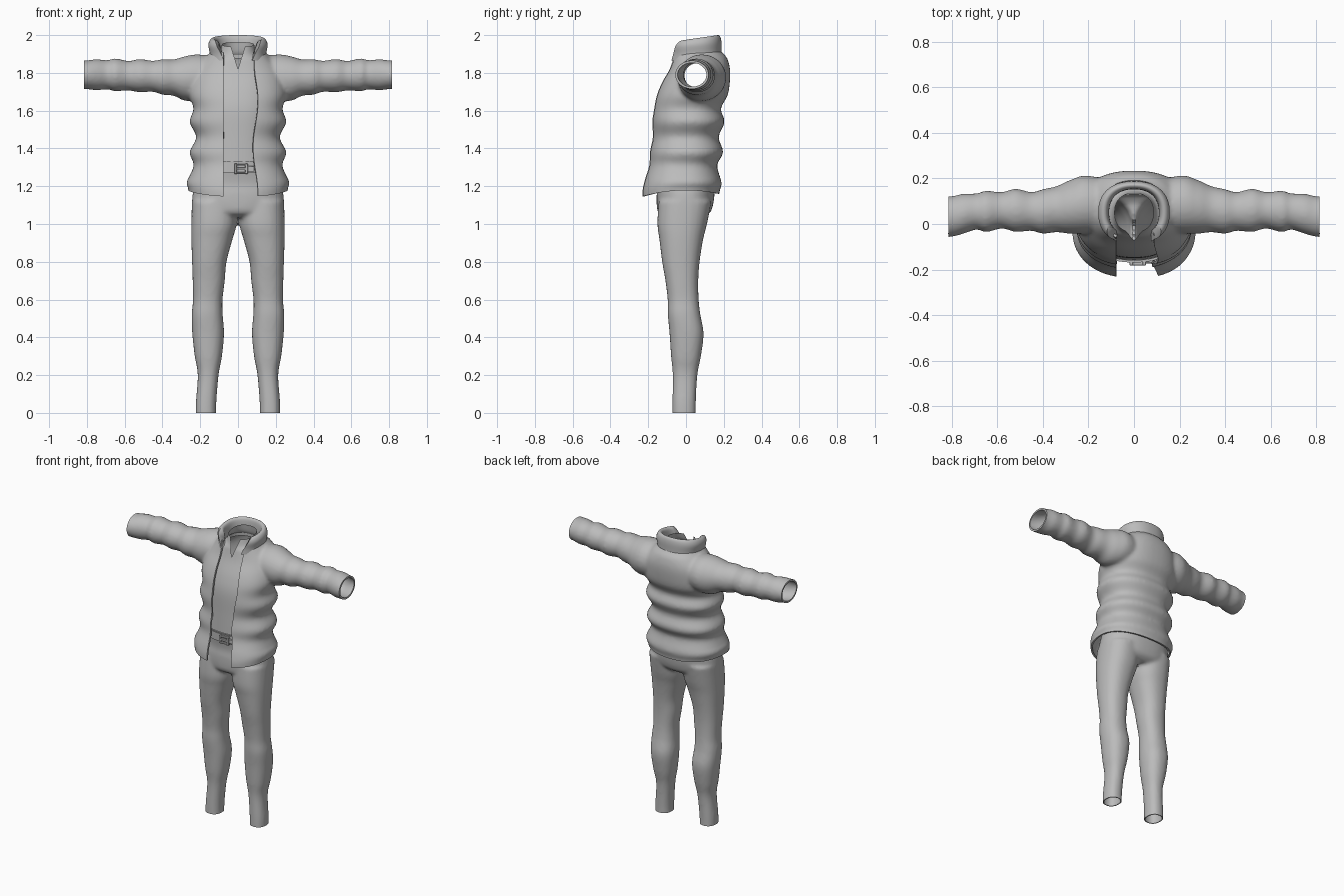
import bpy, bmesh, math
from mathutils import Vector

if "Cube" in bpy.data.objects:
    bpy.data.objects.remove(bpy.data.objects["Cube"])

cloth = bpy.data.materials.new("grey cloth")
cloth.diffuse_color = (0.5, 0.5, 0.5, 1)
cloth.use_nodes = True
cloth.node_tree.nodes["Principled BSDF"].inputs["Base Color"].default_value = cloth.diffuse_color
E = 2.3  # roundness of the body cross-sections


def spline(keys, steps=6):
    """Smooth curve through a list of section tuples."""
    out = []
    for i in range(len(keys) - 1):
        a, b = keys[max(i - 1, 0)], keys[i]
        c, d = keys[i + 1], keys[min(i + 2, len(keys) - 1)]
        for s in range(steps):
            t = s / steps
            out.append(tuple(0.5 * (2 * q + (r - p) * t + (2 * p - 5 * q + 4 * r - w) * t * t
                                    + (3 * q - p - 3 * r + w) * t ** 3)
                             for p, q, r, w in zip(a, b, c, d)))
    return out + [keys[-1]]


def oval(rx, ry, n=48, start=0.0):
    """Rounded oval from the front, counter-clockwise; start leaves a gap."""
    pts = []
    for j in range(n):
        t = start + (2 * math.pi - 2 * start) * (j / (n - 1) if start else j / n)
        s, c = math.sin(t), -math.cos(t)
        pts.append((math.copysign(rx * abs(s) ** (2 / E), s),
                    math.copysign(ry * abs(c) ** (2 / E), c)))
    return pts


def skin(rows, closed=True, caps=False):
    bm = bmesh.new()
    g = [[bm.verts.new(p) for p in r] for r in rows]
    n = len(g[0])
    for a, b in zip(g, g[1:]):
        for j in range(n if closed else n - 1):
            k = (j + 1) % n
            bm.faces.new((a[j], a[k], b[k], b[j]))
    if caps and closed:
        bm.faces.new(g[0])
        bm.faces.new(g[-1])
    elif caps:
        bm.faces.new([r[0] for r in g])
        bm.faces.new([r[-1] for r in g])
    if caps:
        bmesh.ops.recalc_face_normals(bm, faces=bm.faces)
    return bm


def upright(keys, caps=True):
    """Loft along z from (z, cx, cy, rx, ry)."""
    return skin([[(cx + x, cy + y, z) for x, y in oval(rx, ry)]
                 for z, cx, cy, rx, ry in spline(keys)], caps=caps)


def sideways(keys, side):
    """Loft along x from (x, cy, cz, ry, rz)."""
    return skin([[(side * x, cy + ry * math.cos(t * math.pi / 20), cz + rz * math.sin(t * math.pi / 20))
                  for t in range(40)] for x, cy, cz, ry, rz in spline(keys)], caps=True)


def make(name, bm):
    me = bpy.data.meshes.new(name)
    bm.to_mesh(me)
    bm.free()
    ob = bpy.data.objects.new(name, me)
    bpy.context.collection.objects.link(ob)
    return ob


def bake(ob):
    bpy.context.view_layer.update()
    dg = bpy.context.evaluated_depsgraph_get()
    me = bpy.data.meshes.new_from_object(ob.evaluated_get(dg))
    ob.modifiers.clear()
    ob.data = me


def finish(ob, thick=0.0, angle=45):
    if thick:
        m = ob.modifiers.new("thickness", 'SOLIDIFY')
        m.thickness, m.offset = thick, -1
        bake(ob)
    me = ob.data
    me.materials.clear()
    me.materials.append(cloth)
    me.shade_smooth()
    me.set_sharp_from_angle(angle=math.radians(angle))


def fuse(name, parts, voxel):
    """Blend overlapping solids into one smooth body."""
    bm = bmesh.new()
    for p in parts:
        tmp = bpy.data.meshes.new("tmp")
        p.to_mesh(tmp)
        p.free()
        bm.from_mesh(tmp)
        bpy.data.meshes.remove(tmp)
    ob = make(name, bm)
    m = ob.modifiers.new("blend", 'REMESH')
    m.mode, m.voxel_size = 'VOXEL', voxel
    m = ob.modifiers.new("soften", 'SMOOTH')
    m.factor, m.iterations = 0.5, 5
    bake(ob)
    bm = bmesh.new()
    bm.from_mesh(ob.data)
    return ob, bm


def trim(bm, co, no):
    bmesh.ops.bisect_plane(bm, geom=bm.verts[:] + bm.edges[:] + bm.faces[:], dist=1e-5,
                           plane_co=co, plane_no=no, clear_outer=True)


def open_front(bm, planes, near, inside):
    """Score the front along planes, then remove the faces between them."""
    for co, no in planes:
        fs = [f for f in bm.faces if near(f.calc_center_median())]
        geom = fs + list({e for f in fs for e in f.edges}) + list({v for f in fs for v in f.verts})
        bmesh.ops.bisect_plane(bm, geom=geom, dist=1e-5, plane_co=co, plane_no=no)
    bmesh.ops.delete(bm, geom=[f for f in bm.faces if inside(f.calc_center_median())], context='FACES')


# Puffer jacket: quilted body and sleeves, open down the front
body = [(1.08, 0, -.03, .255, .2), (1.17, 0, -.03, .264, .207), (1.22, 0, -.02, .271, .208),
        (1.31, 0, -.018, .235, .183), (1.38, 0, 0, .256, .197), (1.46, 0, -.005, .221, .178),
        (1.54, 0, .01, .256, .194), (1.61, 0, .005, .235, .18), (1.68, 0, .03, .258, .19),
        (1.75, 0, .05, .25, .182), (1.82, 0, .07, .225, .163), (1.88, 0, .07, .175, .147),
        (1.92, 0, .055, .138, .13), (2.0, 0, .055, .12, .12)]
sleeve = [(.02, .07, 1.77, .1, .1), (.2, .085, 1.775, .127, .122), (.28, .075, 1.77, .118, .118),
          (.34, .065, 1.775, .101, .096), (.4, .055, 1.778, .098, .094), (.45, .055, 1.782, .085, .082),
          (.52, .06, 1.785, .095, .088), (.58, .06, 1.785, .08, .078), (.65, .055, 1.79, .091, .087),
          (.69, .055, 1.79, .079, .077), (.75, .045, 1.79, .088, .082), (.8, .033, 1.79, .089, .076),
          (.87, .03, 1.79, .089, .076)]
jacket, bm = fuse("jacket", [upright(body), sideways(sleeve, 1), sideways(sleeve, -1)], 0.011)
trim(bm, (0, 0, 1.16), (0, 0, -1))
trim(bm, (0, 0, 1.91), (0, 0, 1))
for s in (1, -1):
    trim(bm, (s * .815, 0, 0), (s, 0, 0))
L, R = -.078, .093
open_front(bm, [((L, 0, 0), (1, 0, 0)), ((R, 0, 0), (1, 0, 0))],
           lambda c: c.y < .03 and abs(c.x) < .2, lambda c: c.y < .03 and L < c.x < R)
for v in bm.verts:  # gentle wave of the front edges, dipping hem
    w = min(max((-v.co.y - .03) / .08, 0), 1) * max(0, 1 - abs(v.co.x) / .25)
    if v.co.x > 0:
        v.co.x += 1.6 * .013 * w * math.cos(2 * math.pi * (v.co.z - 1.16) / .49)
    if v.co.z < 1.25:
        v.co.z += (1.25 - v.co.z) / .09 * (.018 - .6 * abs(v.co.y) ** 2)
bm.to_mesh(jacket.data)
bm.free()
finish(jacket, 0.012)

# Padded stand-up collar: up the outside, over the rim, down the inside
rows = []
for z, rx, ry, gap in spline([(1.865, .15, .14, .075), (1.91, .15, .138, .09), (1.96, .157, .138, .11),
                              (1.99, .148, .132, .118), (2.0, .132, .12, .115), (1.985, .117, .107, .1),
                              (1.93, .11, .102, .085), (1.875, .11, .105, .075)], 4):
    start = math.asin(min(.98, (gap / rx)) ** (E / 2))
    drop = .035 * max(0, (z - 1.87) / .13)
    rows.append([(x, .05 + y, z - drop * (.5 - .5 * y / ry)) for x, y in oval(rx, ry, 49, start)])
finish(make("collar", skin(rows, closed=False, caps=True)), angle=60)

# Shirt with a V neck and arm openings
bm = upright([(1.3, 0, -.01, .198, .148), (1.45, 0, 0, .187, .152), (1.6, 0, .005, .2, .15),
              (1.7, 0, .03, .205, .15), (1.8, 0, .05, .195, .128), (1.87, 0, .055, .145, .112),
              (1.91, 0, .05, .1, .095), (1.965, 0, .05, .085, .085)], caps=False)
for v in bm.verts:
    if v.co.z > 1.87:
        v.co.z -= .3 * (v.co.z - 1.87) * (.5 - (v.co.y - .05) / .19)
open_front(bm, [((0, 0, 1.82), Vector((s, 0, -.31)).normalized()) for s in (1, -1)],
           lambda c: c.y < .02 and c.z > 1.75,
           lambda c: c.y < .02 and abs(c.x) < .31 * (c.z - 1.82))
bmesh.ops.delete(bm, geom=[f for f in bm.faces if abs(f.calc_center_median().x) > .11
                           and (f.calc_center_median().yz - Vector((.055, 1.79))).length < .075],
                 context='FACES')
finish(make("shirt", bm))

# Trousers: two legs blended into the hips
leg = [(-.06, .169, -.01, .054, .062), (.05, .169, -.01, .054, .062), (.2, .158, -.005, .055, .065),
       (.3, .157, 0, .072, .079), (.42, .158, .003, .084, .09), (.52, .163, -.01, .082, .086),
       (.6, .16, -.015, .078, .082), (.7, .155, -.022, .085, .087), (.8, .152, -.027, .091, .099),
       (.92, .138, -.025, .109, .116), (1.0, .127, -.02, .12, .131), (1.12, .122, -.005, .122, .14)]
hips = [(1.035, 0, -.01, .14, .1), (1.06, 0, -.01, .21, .137), (1.1, 0, -.006, .24, .149),
        (1.16, 0, -.002, .24, .153), (1.22, 0, 0, .225, .15), (1.33, 0, -.015, .203, .15),
        (1.38, 0, -.015, .2, .15)]
mirrored = [(z, -cx, cy, rx, ry) for z, cx, cy, rx, ry in leg]
trousers, bm = fuse("trousers", [upright(leg), upright(mirrored), upright(hips)], 0.011)
trim(bm, (0, 0, 0), (0, 0, -1))
trim(bm, (0, 0, 1.33), (0, 0, 1))
bm.to_mesh(trousers.data)
bm.free()
finish(trousers, 0.006)

# Belt and buckle
belt = make("belt", upright([(1.27, 0, -.015, .21, .153), (1.325, 0, -.015, .207, .154)], caps=False))
finish(belt, 0.006)


def block(name, x, z, sx, sz, y=-.174, sy=.016):
    bm = bmesh.new()
    bmesh.ops.create_cube(bm, size=1)
    for v in bm.verts:
        v.co = Vector((x + v.co.x * sx, y + v.co.y * sy, z + v.co.z * sz))
    bmesh.ops.bevel(bm, geom=bm.edges[:], offset=.002, segments=1, affect='EDGES')
    finish(make(name, bm), angle=30)


block("buckle_left", -.012, 1.292, .014, .055)
block("buckle_right", .045, 1.292, .014, .055)
block("buckle_prong", .018, 1.292, .05, .014)
for i, z in enumerate((1.271, 1.313)):
    block("buckle_bar_%d" % i, .018, z, .05, .008)
block("belt_tab", .068, 1.292, .04, .03, -.169, .01)
